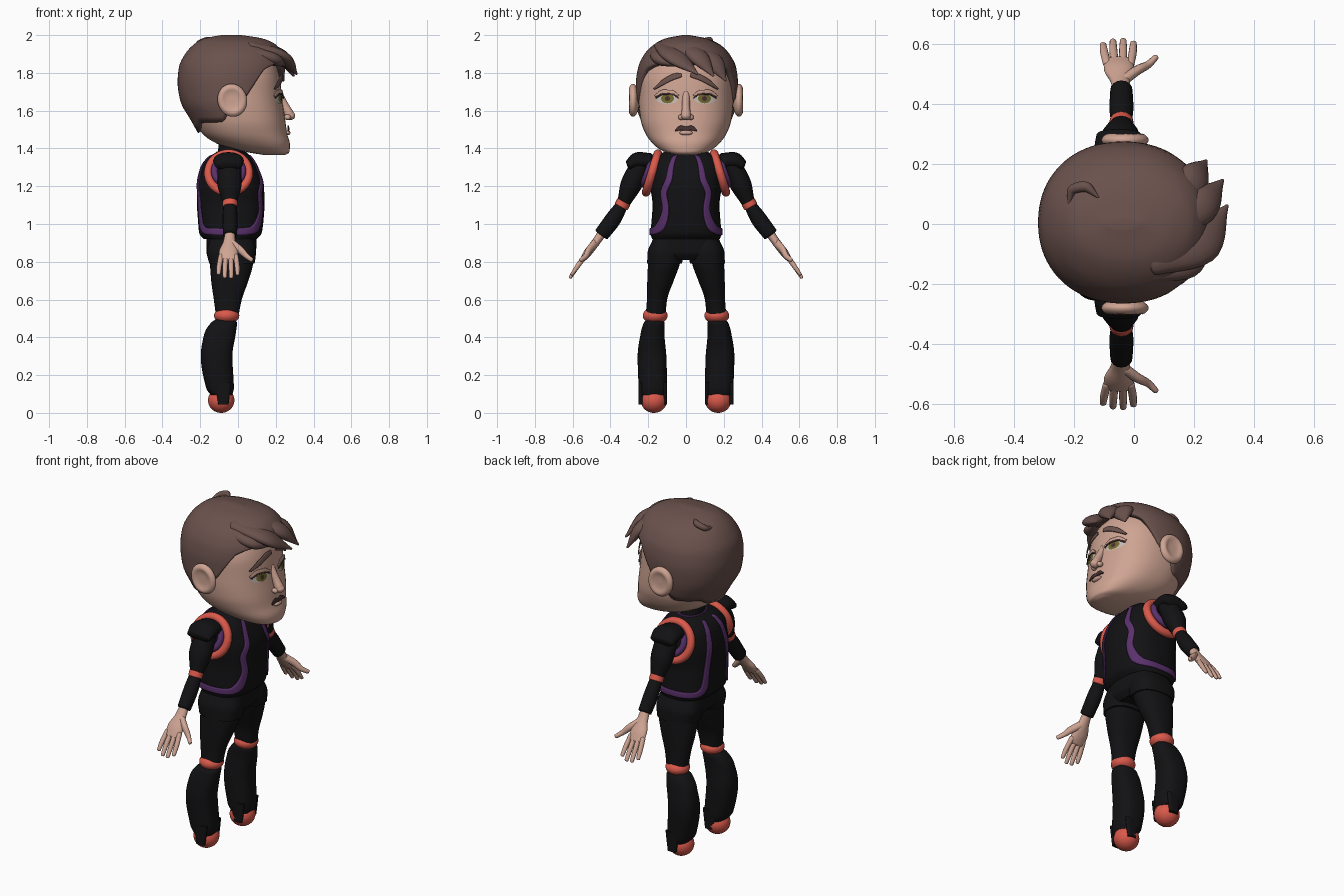
import bpy, bmesh
from math import sin, cos, pi, radians, sqrt, hypot
from mathutils import Vector, Matrix

if "Cube" in bpy.data.objects:
    bpy.data.objects.remove(bpy.data.objects["Cube"])


def material(name, r, g, b):
    m = bpy.data.materials.new(name)
    m.use_nodes = True
    m.diffuse_color = (r, g, b, 1)
    bsdf = m.node_tree.nodes["Principled BSDF"]
    bsdf.inputs["Base Color"].default_value = (r, g, b, 1)
    bsdf.inputs["Roughness"].default_value = 0.7
    return m


SKIN = material("skin", .62, .37, .29)
HAIR = material("brown hair", .145, .083, .073)
BLACK = material("black suit", .006, .006, .007)
PURPLE = material("purple trim", .10, .03, .145)
RED = material("coral red", .70, .10, .07)
WHITE = material("eye white", .55, .50, .46)
OLIVE = material("olive iris", .17, .14, .025)
DARK = material("dark brown", .06, .03, .03)


def make(name, verts, faces, mat, solid=0):
    mesh = bpy.data.meshes.new(name)
    mesh.from_pydata([tuple(v) for v in verts], [], faces)
    bm = bmesh.new()
    bm.from_mesh(mesh)
    bmesh.ops.recalc_face_normals(bm, faces=bm.faces)
    bm.to_mesh(mesh)
    bm.free()
    mesh.materials.append(mat)
    ob = bpy.data.objects.new(name, mesh)
    bpy.context.collection.objects.link(ob)
    bpy.ops.object.select_all(action='DESELECT')
    ob.select_set(True)
    bpy.context.view_layer.objects.active = ob
    bpy.ops.object.shade_smooth_by_angle(angle=radians(50))
    if solid:
        mod = ob.modifiers.new("thickness", 'SOLIDIFY')
        mod.thickness, mod.offset = solid, -1
    return ob


def at(rows, t):
    """Smooth monotone interpolation of rows keyed by their first value."""
    n = len(rows)
    i = 0
    while i < n - 2 and t > rows[i + 1][0]:
        i += 1
    h = rows[i + 1][0] - rows[i][0]
    u = min(max((t - rows[i][0]) / h, 0), 1)
    out = []
    for k in range(1, len(rows[0])):
        d = lambda j: (rows[j + 1][k] - rows[j][k]) / (rows[j + 1][0] - rows[j][0])
        def slope(j):
            if j == 0 or j == n - 1:
                return d(min(j, n - 2))
            a, b = d(j - 1), d(j)
            return 2 * a * b / (a + b) if a * b > 0 else 0
        p, q = rows[i][k], rows[i + 1][k]
        out.append(p * (1 + 2 * u) * (1 - u) ** 2 + q * u * u * (3 - 2 * u)
                   + h * slope(i) * u * (1 - u) ** 2 - h * slope(i + 1) * u * u * (1 - u))
    return out


def grid_faces(rows, cols, closed=True, caps=True):
    f = [(r * cols + c, r * cols + (c + 1) % cols, (r + 1) * cols + (c + 1) % cols, (r + 1) * cols + c)
         for r in range(rows - 1) for c in range(cols if closed else cols - 1)]
    if caps:
        f += [tuple(range(cols)), tuple(range((rows - 1) * cols, rows * cols))]
    return f


def surf(rows, n, phi, z, off=0):
    """Point on a stack of superellipses; rows are z, x min, x max, y min, y max."""
    x0, x1, y0, y1 = at(rows, z)
    rx, ry = (x1 - x0) / 2 + off, (y1 - y0) / 2 + off
    r = (abs(cos(phi) / rx) ** n + abs(sin(phi) / ry) ** n) ** (-1 / n)
    return Vector(((x0 + x1) / 2 + r * cos(phi), (y0 + y1) / 2 + r * sin(phi), z))


def loft(name, rows, mat, n=2.2, seg=40, steps=28):
    a, b = rows[0][0], rows[-1][0]
    verts = [surf(rows, n, 2 * pi * c / seg, a + (b - a) * (1 - cos(pi * i / steps)) / 2)
             for i in range(steps + 1) for c in range(seg)]
    return make(name, verts, grid_faces(steps + 1, seg), mat)


def tube(name, pts, mat, ref=(1, 0, 0), seg=16, steps=14, end=.8):
    """Swept limb with rounded ends; pts are x, y, z, radius along ref, other radius."""
    rows = [(i, *p) for i, p in enumerate(pts)]
    last = len(pts) - 1
    ring = [(last * i / steps, 0, 1) for i in range(steps + 1)]
    caps = [(sin(a), cos(a)) for a in (.4, .8, 1.15, 1.45)]
    ring = [(0, -s, c) for s, c in reversed(caps)] + ring + [(last, s, c) for s, c in caps]
    verts = []
    for t, push, scale in ring:
        x, y, z, ra, rb = at(rows, t)
        d = (Vector(at(rows, min(t + .05, last))[:3]) - Vector(at(rows, max(t - .05, 0))[:3])).normalized()
        e1 = (Vector(ref) - d * d.dot(Vector(ref))).normalized()
        e2 = d.cross(e1)
        p = Vector((x, y, z)) + d * push * min(ra, rb) * end
        verts += [p + e1 * ra * scale * cos(2 * pi * c / seg) + e2 * rb * scale * sin(2 * pi * c / seg)
                  for c in range(seg)]
    return make(name, verts, grid_faces(len(ring), seg), mat)


def ellipsoid(name, loc, size, mat, rot=0, dent=0):
    bm = bmesh.new()
    bmesh.ops.create_uvsphere(bm, u_segments=32, v_segments=20, radius=1)
    for v in bm.verts:
        if dent and v.co.y * dent > 0:
            v.co.y *= .35 + .65 * min(1, (hypot(v.co.x, v.co.z) / .75) ** 4)
    bm.transform(Matrix.Translation(loc) @ Matrix.Rotation(rot, 4, 'Y') @ Matrix.Diagonal((*size, 1)))
    bm.verts.index_update()
    verts, faces = [v.co.copy() for v in bm.verts], [[v.index for v in f.verts] for f in bm.faces]
    bm.free()
    return make(name, verts, faces, mat)


def torus(name, loc, tilt, major, minor, mat, seg=40, sides=12):
    m = Matrix.Translation(loc) @ Matrix.Rotation(tilt, 4, 'X')
    verts = []
    for i in range(seg + 1):
        a = 2 * pi * i / seg
        for j in range(sides):
            r = major + minor * cos(2 * pi * j / sides)
            verts.append(m @ Vector((r * cos(a), r * sin(a), minor * sin(2 * pi * j / sides))))
    return make(name, verts, grid_faces(seg + 1, sides, caps=False), mat)


def ribbon(name, project, path, mat, steps=60, across=5):
    """Band on a surface; path rows are u, v, width and project maps u, v to a point."""
    rows = [(i, *p) for i, p in enumerate(path)]
    last, verts = len(path) - 1, []
    for i in range(steps + 1):
        t = last * i / steps
        u, v, w = at(rows, t)
        a, b = at(rows, max(t - .1, 0)), at(rows, min(t + .1, last))
        du, dv = b[0] - a[0], b[1] - a[1]
        l = hypot(du, dv)
        for j in range(across):
            o = w * (j / (across - 1) - .5)
            verts.append(project(u - dv / l * o, v + du / l * o))
    return make(name, verts, grid_faces(steps + 1, across, False, False), mat, solid=.006)


# Head
HEAD_N = 2.3
head = [(1.365, .14, .25, -.05, .05), (1.38, .05, .272, -.11, .11), (1.42, -.1, .275, -.17, .17),
        (1.48, -.19, .26, -.215, .215), (1.55, -.23, .25, -.24, .24), (1.65, -.27, .235, -.25, .25),
        (1.75, -.28, .225, -.25, .25), (1.85, -.27, .2, -.22, .22), (1.93, -.2, .12, -.15, .15),
        (1.965, -.1, .02, -.05, .05)]
loft("head", head, SKIN, HEAD_N, 56, 44)


def face(off):
    def project(y, z):
        x0, x1, _, ry = at(head, z)
        return Vector(((x0 + x1) / 2 + (x1 - x0) / 2 * (1 - abs(y / ry) ** HEAD_N) ** (1 / HEAD_N) + off, y, z))
    return project


def patch(name, cy, cz, w, h, off, mat, rings=5, seg=28):
    p = face(off)
    verts = [p(cy + w * r / rings * cos(2 * pi * c / seg), cz + h * r / rings * sin(2 * pi * c / seg))
             for r in range(1, rings + 1) for c in range(seg)]
    faces = grid_faces(rings, seg, caps=False) + [tuple(range(seg))]
    make(name, verts, faces, mat)


# Nose and mouth
tube("nose_bridge", [(.215, 0, 1.69, .02, .02), (.245, 0, 1.63, .022, .02), (.272, 0, 1.58, .026, .026)], SKIN)
ellipsoid("nose_tip", (.275, 0, 1.573), (.028, .026, .023), SKIN)
ribbon("mouth", face(.016), [(-.058, 1.495, .008), (-.025, 1.509, .024), (0, 1.505, .02),
                             (.025, 1.509, .024), (.058, 1.495, .008)], DARK)
ellipsoid("lower_lip", (.262, 0, 1.483), (.016, .035, .013), SKIN)

# Eyes, brows and ears
for s, side in ((1, "left"), (-1, "right")):
    patch(side + "_eye", s * .1, 1.663, .058, .027, .004, WHITE)
    patch(side + "_iris", s * .098, 1.664, .034, .025, .007, OLIVE)
    patch(side + "_pupil", s * .098, 1.664, .013, .013, .009, DARK)
    ribbon(side + "_lash", face(.012), [(s * .04, 1.668, .005), (s * .075, 1.687, .009),
                                       (s * .12, 1.689, .009), (s * .162, 1.667, .005)], DARK)
    ribbon(side + "_eyelid", face(.011), [(s * .04, 1.68, .01), (s * .08, 1.7, .02),
                                         (s * .12, 1.701, .02), (s * .165, 1.678, .01)], SKIN)
    ribbon(side + "_brow", face(.02), [(s * .022, 1.79, .02), (s * .06, 1.782, .03),
                                      (s * .115, 1.755, .026), (s * .17, 1.715, .008)], HAIR)
    ellipsoid(side + "_nostril", (.262, s * .025, 1.565), (.018, .016, .015), SKIN)
    ellipsoid(side + "_ear", (-.03, s * .28, 1.655), (.078, .033, .088), SKIN, radians(-15), dent=s)

# Hair cap with a shaped hairline
hair = [(1.46, -.2, .2, -.2, .2), (1.55, -.25, .23, -.245, .245), (1.65, -.305, .24, -.265, .268),
        (1.75, -.32, .25, -.265, .275), (1.83, -.313, .26, -.253, .265), (1.9, -.28, .24, -.22, .23),
        (1.95, -.235, .2, -.17, .18), (1.982, -.18, .13, -.11, .11), (2.0, -.09, .02, -.02, .02)]
hairline = [(0, 1.85), (30, 1.85), (52, 1.82), (64, 1.74), (76, 1.66), (95, 1.6), (108, 1.54), (140, 1.535),
            (155, 1.5), (181, 1.48)]
COLS, ROWS = 80, 24
verts = []
for r in range(ROWS + 1):
    for c in range(COLS):
        phi = 2 * pi * c / COLS
        rim = at(hairline, min(c, COLS - c) * 360 / COLS)[0]
        verts.append(surf(hair, 2.15, phi, 2.0 - (2.0 - rim) * (1 - cos(pi / 2 * r / ROWS))))
make("hair_cap", verts, grid_faces(ROWS + 1, COLS, caps=False) + [tuple(range(COLS))], HAIR, solid=.03)

# Swept fringe locks and crown curl
locks = [((.06, -.12, 1.94), (.22, -.06, 1.89), (.31, .06, 1.795), .075),
         ((.08, -.02, 1.95), (.225, .06, 1.89), (.295, .145, 1.785), .06),
         ((.08, .06, 1.93), (.195, .14, 1.865), (.24, .21, 1.76), .06),
         ((.06, -.16, 1.91), (.18, -.13, 1.875), (.25, -.04, 1.84), .05)]
for i, (a, b, c, w) in enumerate(locks):
    tube(f"fringe_lock_{i + 1}", [(*a, w * .7, .03), (*b, w, .034), (*c, .006, .006)], HAIR, ref=(-.5, 1, 0))
tube("crown_curl", [(-.22, .06, 1.945, .004, .004), (-.205, .115, 1.957, .016, .016),
                    (-.165, .125, 1.972, .018, .018), (-.12, .09, 1.98, .004, .004)], HAIR, ref=(0, 0, 1))

# Neck, torso and hips
loft("neck", [(1.34, -.11, .03, -.085, .085), (1.45, -.1, .02, -.07, .07)], BLACK)
loft("collar", [(1.368, -.12, .045, -.1, .1), (1.384, -.112, .035, -.09, .09)], PURPLE)
torso = [(.92, -.18, .1, -.18, .18), (.95, -.205, .125, -.187, .187), (1.02, -.212, .135, -.182, .182),
         (1.1, -.217, .14, -.177, .177), (1.2, -.217, .138, -.188, .188), (1.3, -.195, .105, -.19, .19),
         (1.35, -.16, .075, -.165, .165), (1.38, -.115, .045, -.12, .12)]
loft("torso", torso, BLACK, 2.6)
loft("hips", [(.81, -.14, .07, -.15, .15), (.85, -.168, .095, -.19, .19), (.95, -.165, .1, -.165, .165)], BLACK, 2.5)
R = .17
trim = [(28, 1.365, .025), (28, 1.25, .03), (37, 1.16, .032), (34, 1.08, .034), (44, .99, .05), (60, .963, .04),
        (90, .958, .036), (130, .962, .036), (146, 1.0, .04), (150, 1.1, .03), (156, 1.25, .035), (157, 1.365, .03)]

for s, side in ((1, "left"), (-1, "right")):
    # Suit trim and shoulder rings
    ribbon(side + "_trim", lambda u, v: surf(torso, 2.6, s * u / R, v, .006),
           [(radians(a) * R, z, w) for a, z, w in trim], PURPLE, steps=110)
    torus(side + "_shoulder_ring", (-.05, s * .18, 1.27), radians(90 + 17 * s), .107, .023, RED)
    torus(side + "_armhole_ring", (-.05, s * .2, 1.28), radians(90 + 20 * s), .075, .018, PURPLE)

    # Arm
    def limb(name, pts, mat, **kw):
        tube(f"{side}_{name}", [(x, s * y, *rest) for x, y, *rest in pts], mat, **kw)
    limb("shoulder_cap", [(-.05, .19, 1.33, .075, .045), (-.05, .25, 1.335, .082, .046),
                          (-.05, .3, 1.312, .075, .03)], BLACK, end=.4)
    limb("upper_arm", [(-.045, .24, 1.31, .062, .055), (-.045, .285, 1.22, .065, .057),
                       (-.042, .325, 1.125, .042, .038)], BLACK)
    limb("elbow_band", [(-.042, .33, 1.116, .04, .039), (-.042, .342, 1.094, .04, .038)], RED, end=.3)
    limb("forearm", [(-.042, .345, 1.09, .036, .034), (-.042, .39, 1.02, .04, .043),
                     (-.042, .447, .945, .037, .04)], BLACK, end=.2)
    limb("palm", [(-.043, .445, .95, .026, .024), (-.046, .48, .9, .034, .022),
                  (-.05, .515, .855, .05, .022), (-.052, .545, .815, .05, .015)], SKIN)
    for i, (x, y, z) in enumerate([(-.103, .598, .738), (-.07, .61, .72), (-.036, .612, .718), (-.002, .603, .735)]):
        limb(f"finger_{i + 1}", [(-.09 + .026 * i, .535, .83, .014, .014), (x * .95 - .002, .575, .775, .0135, .0125),
                                 (x, y, z, .011, .009)], SKIN, steps=8, seg=12)
    limb("thumb", [(-.035, .48, .9, .022, .018), (.015, .515, .86, .02, .016), (.045, .53, .83, .015, .013),
                   (.072, .555, .81, .012, .01)], SKIN, ref=(0, 0, 1), seg=12)

    # Leg
    def shell(name, rows, mat, n=2.3):
        loft(f"{side}_{name}", [(z, a, b, *sorted((s * c, s * d))) for z, a, b, c, d in rows], mat, n)
    shell("thigh_cuff", [(.79, -.152, .088, .022, .206), (.85, -.165, .095, .01, .203),
                         (.92, -.15, .08, .02, .175)], BLACK, 2.5)
    shell("thigh", [(.5, -.115, .0, .11, .215), (.6, -.128, .02, .1, .207), (.7, -.142, .055, .065, .205),
                    (.8, -.148, .08, .03, .2), (.87, -.14, .075, .02, .19)], BLACK)
    ellipsoid(side + "_knee", (-.06, s * .163, .515), (.067, .066, .044), RED)
    shell("shin", [(.095, -.145, -.03, .105, .245), (.13, -.168, -.022, .1, .25), (.3, -.197, -.03, .104, .256),
                   (.42, -.178, -.012, .114, .24), (.48, -.14, -.005, .113, .222), (.5, -.11, -.03, .14, .195)],
          BLACK, 2.5)
    ellipsoid(side + "_foot", (-.089, s * .17, .067), (.07, .07, .067), RED)
    for where, c, d in (("inner", .1, .122), ("outer", .228, .252)):
        shell(where + "_foot_guard", [(.045, -.105, -.05, c, d), (.16, -.12, -.035, c, d)], BLACK, 3)
